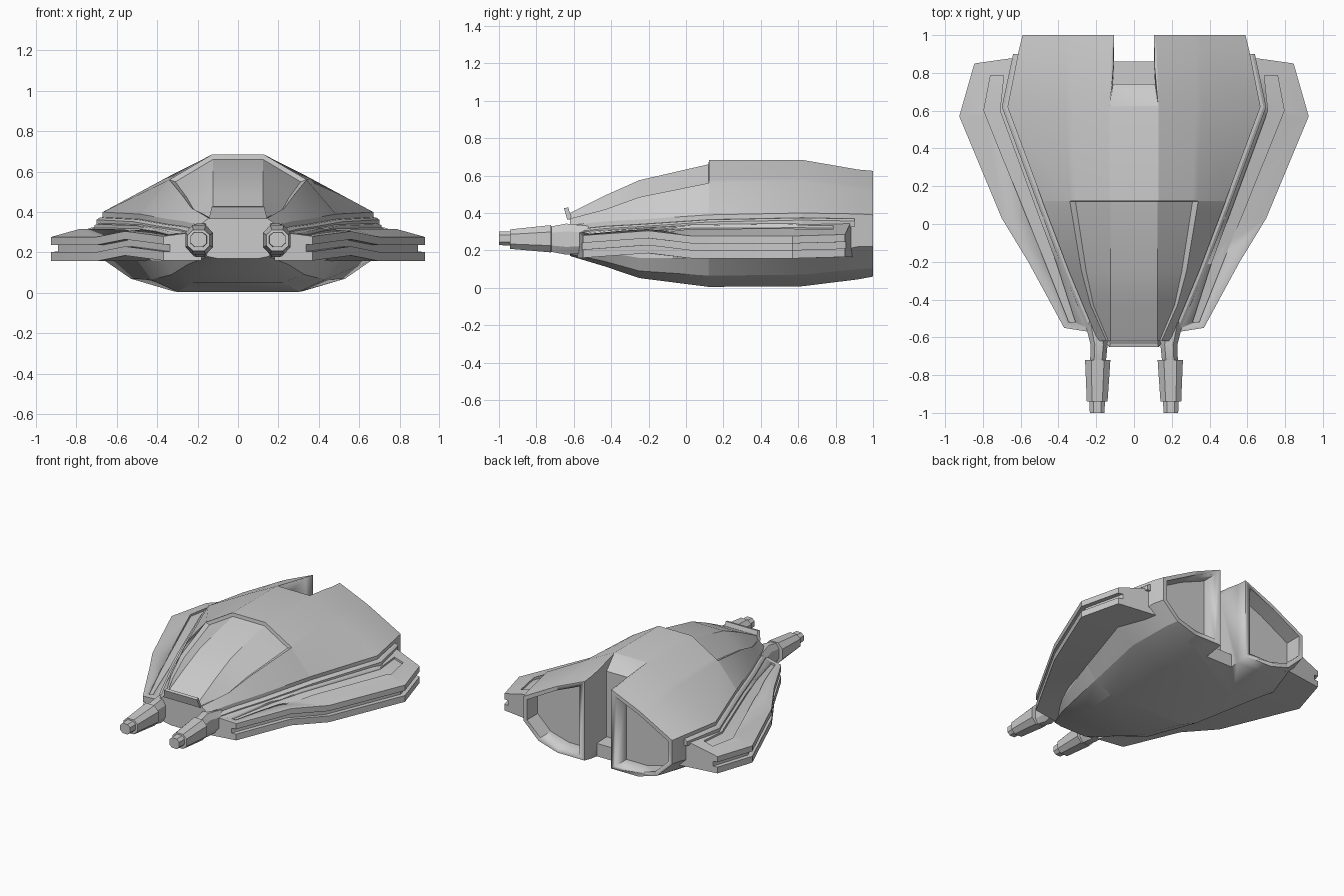
import bpy, bmesh, math
from mathutils import Vector
from mathutils.bvhtree import BVHTree

if "Cube" in bpy.data.objects:
    bpy.data.objects.remove(bpy.data.objects["Cube"])


def loft(name, rings, angle=22):
    """Skin equal-length point rings and cap both ends."""
    bm = bmesh.new()
    rows = [[bm.verts.new(p) for p in r] for r in rings]
    n = len(rows[0])
    for a, b in zip(rows, rows[1:]):
        for i in range(n):
            j = (i + 1) % n
            bm.faces.new((a[i], a[j], b[j], b[i]))
    bm.faces.new(rows[0])
    bm.faces.new(rows[-1])
    bmesh.ops.recalc_face_normals(bm, faces=bm.faces)
    me = bpy.data.meshes.new(name)
    bm.to_mesh(me)
    bm.free()
    ob = bpy.data.objects.new(name, me)
    bpy.context.collection.objects.link(ob)
    bpy.context.view_layer.objects.active = ob
    bpy.ops.object.select_all(action='DESELECT')
    ob.select_set(True)
    bpy.ops.object.shade_smooth_by_angle(angle=math.radians(angle))
    return ob


def cut(ob, cutter):
    m = ob.modifiers.new("cut", 'BOOLEAN')
    m.operation, m.object, m.solver = 'DIFFERENCE', cutter, 'EXACT'
    bpy.context.view_layer.objects.active = ob
    bpy.ops.object.modifier_apply(modifier=m.name)
    bpy.data.objects.remove(cutter)


def flip(rings, s):
    return [[(s * x, y, z) for x, y, z in r] for r in rings]


# Hull half-sections: y, then belly edge, bilge, lower side, upper side,
# shoulder, canopy rim, canopy glass edge, roof edge
sections = [
    (-.62, (.10, .17), (.15, .18), (.18, .21), (.19, .30), (.19, .335), (.145, .37), (.135, .37), (.125, .40)),
    (-.43, (.17, .113), (.25, .14), (.28, .19), (.27, .32), (.27, .355), (.23, .42), (.215, .405), (.125, .495)),
    (-.25, (.22, .052), (.33, .09), (.36, .16), (.345, .325), (.345, .365), (.278, .485), (.253, .472), (.125, .575)),
    (.12, (.30, .005), (.43, .065), (.50, .16), (.485, .355), (.485, .39), (.34, .56), (.31, .55), (.125, .66)),
    (.62, (.32, .008), (.53, .07), (.66, .16), (.67, .37), (.67, .40), (.36, .567), (.33, .583), (.13, .684)),
    (.92, (.32, .045), (.49, .10), (.61, .22), (.61, .37), (.61, .395), (.36, .53), (.33, .545), (.12, .632)),
    (1.0, (.32, .06), (.47, .105), (.59, .22), (.59, .365), (.59, .39), (.35, .52), (.32, .535), (.11, .625)),
]
# Roof step just behind the recessed canopy
sections.insert(4, (.123,) + sections[3][1:7] + ((.31, .578), (.13, .684)))


def ring(sec):
    y, pts = sec[0], sec[1:]
    return [(x, y, z) for x, z in pts] + [(-x, y, z) for x, z in reversed(pts)]


hull = loft("hull", [ring(s) for s in sections])

# Stern slot between the two engine bays
slot = [(.63, .80), (.63, .684), (.74, .60), (.74, .13), (.86, .13),
        (.86, -.1), (1.1, -.1), (1.1, .80)]
half = lambda y: .128 - .023 * min(1, (y - .63) / .15)
cut(hull, loft("slot_cutter", [[(s * half(y), y, z) for y, z in slot] for s in (-1, 1)]))

# Engine bay recesses
bay = [(.145, .09), (.31, .09), (.455, .13), (.56, .23), (.56, .375), (.335, .50), (.145, .58)]
for s in (-1, 1):
    cut(hull, loft("bay_cutter", flip([[(x, y, z) for x, z in bay] for y in (.88, 1.1)], s)))
bpy.context.view_layer.objects.active = hull

# Nose lip under the canopy
loft("nose_lip", [[(s * .135, -.61, .365), (s * .145, -.635, .365),
                   (s * .13, -.652, .425), (s * .125, -.63, .43)] for s in (-1, 1)])

# Wing stations: outer edge point and inner (hull) point of the top surface
stations = [((.37, -.55, .28), (.18, -.58, .305)),
            ((.56, -.20, .305), (.31, -.22, .33)),
            ((.70, .03, .277), (.42, .03, .355)),
            ((.925, .57, .277), (.62, .57, .362)),
            ((.845, .85, .285), (.56, .89, .368))]


def wing_ring(o, i):
    o, i = Vector(o), Vector(i)
    c = o + (i - o).normalized() * .035
    at = lambda p, dz: (p.x, p.y, o.z - dz)
    return [tuple(i), tuple(o), at(o, .04), at(c, .04), at(c, .075),
            at(o, .075), at(o, .12), at(i, .12)]


# Groove outline on the wing top: outer and inner x per y
groove = [(-.52, .345, .31), (-.21, .468, .41), (.03, .565, .50),
          (.60, .795, .71), (.785, .76, .69)]

# Gun sections: x, y, z, half width, half height
gun = [(.20, -.52, .26, .06, .07), (.185, -.64, .26, .045, .083), (.19, -.72, .26, .042, .068),
       (.192, -.721, .262, .067, .073), (.195, -.94, .26, .055, .052),
       (.195, -.941, .264, .041, .038), (.195, -1.0, .264, .039, .036)]


def octagon(x, y, z, a, b):
    k = .5
    return [(x + u * a, y, z + v * b) for u, v in
            ((1, k), (k, 1), (-k, 1), (-1, k), (-1, -k), (-k, -1), (k, -1), (1, -k))]


for side, s in (("right", 1), ("left", -1)):
    # Double-decked wing with a shallow groove
    wing = loft(side + "_wing", flip([wing_ring(o, i) for o, i in stations], s), 15)
    tree = BVHTree.FromObject(wing, bpy.context.evaluated_depsgraph_get())
    rings = []
    for y, xo, xi in groove:
        zo, zi = [tree.ray_cast(Vector((s * x, y, 2)), Vector((0, 0, -1)))[0].z - .014
                  for x in (xo, xi)]
        rings.append([(s * xo, y, zo), (s * xi, y, zi), (s * xi, y, .6), (s * xo, y, .6)])
    cut(wing, loft("groove_cutter", rings))

    # Rail running along the hull shoulder
    rail = []
    for sec in sections[:4] + sections[5:7]:
        y, (x, z) = min(sec[0], .90), sec[5]
        rail.append([(x - .03, y, z - .022), (x + .015, y, z - .027), (x + .03, y, z - .038),
                     (x + .03, y, z - .07), (x - .03, y, z - .07)])
    loft(side + "_shoulder_rail", flip(rail, s))

    # Nose gun
    loft(side + "_gun", flip([octagon(*g) for g in gun], s))
